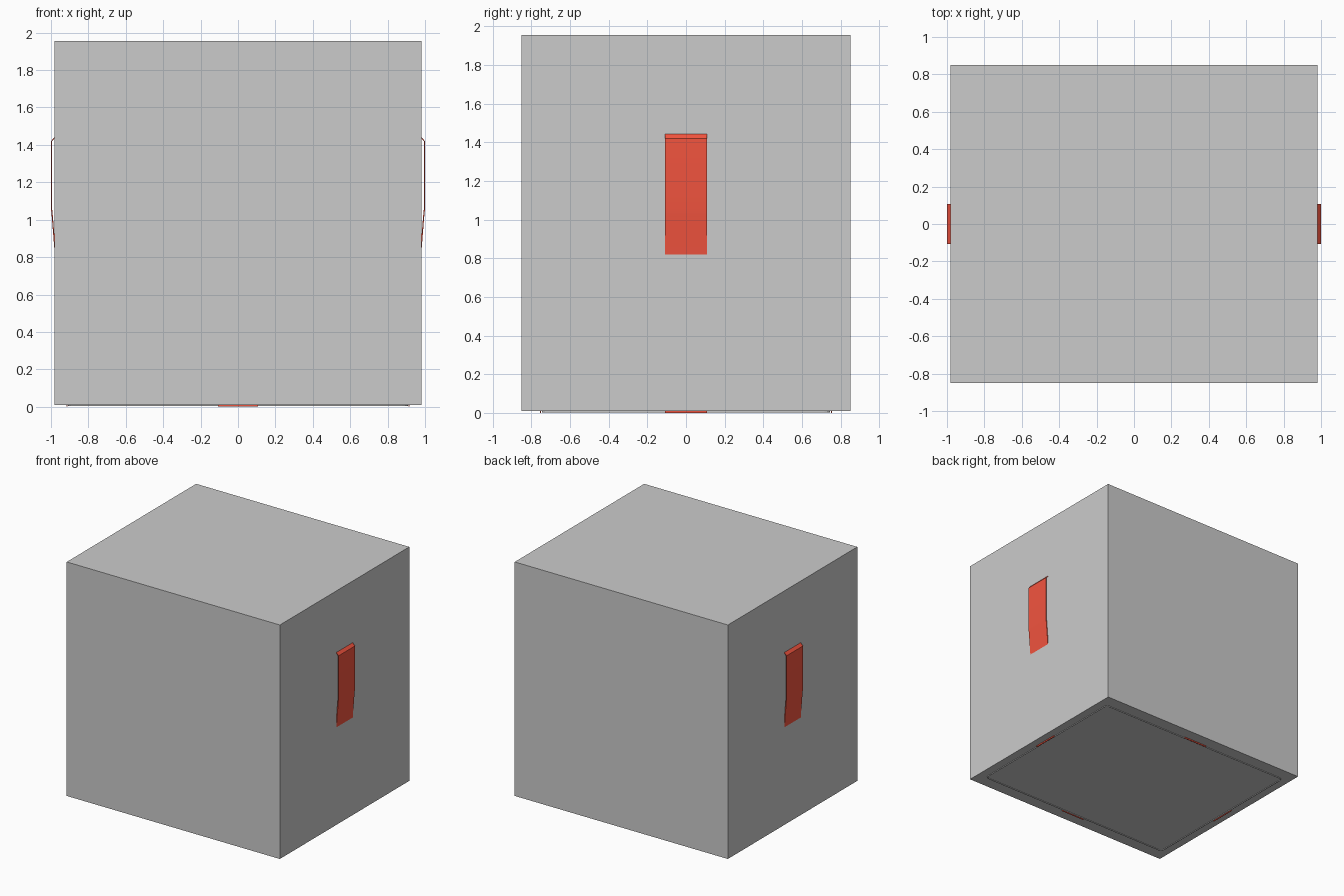
import bpy, bmesh, math
from mathutils import Matrix

if "Cube" in bpy.data.objects:
    bpy.data.objects.remove(bpy.data.objects["Cube"])

red = bpy.data.materials.new("red")
red.diffuse_color = (0.9, 0.09, 0.05, 1)
red.use_nodes = True
red.node_tree.nodes["Principled BSDF"].inputs["Base Color"].default_value = red.diffuse_color


def make_object(name, bm, mat=None):
    bmesh.ops.recalc_face_normals(bm, faces=bm.faces[:])
    mesh = bpy.data.meshes.new(name)
    bm.to_mesh(mesh)
    bm.free()
    ob = bpy.data.objects.new(name, mesh)
    bpy.context.collection.objects.link(ob)
    if mat:
        mesh.materials.append(mat)
    return ob


# outer case: plain closed box
bm = bmesh.new()
bmesh.ops.create_cube(bm, size=1, matrix=Matrix.Translation((0, 0, 0.982))
                      @ Matrix.Diagonal((1.96, 1.70, 1.945, 1)))
make_object("outer_case", bm)


# tapered inner tub whose lower rim shows under the case
def tub_ring(bm, hx, hy, z, c=0.03, steps=3):
    ring = []
    for i, (sx, sy) in enumerate([(1, 1), (-1, 1), (-1, -1), (1, -1)]):
        for k in range(steps + 1):
            a = math.pi / 2 * (i + k / steps)
            ring.append(bm.verts.new((sx * (hx - c) + c * math.cos(a),
                                      sy * (hy - c) + c * math.sin(a), z)))
    return ring


bm = bmesh.new()
low = tub_ring(bm, 0.908, 0.745, 0.003)
high = tub_ring(bm, 0.972, 0.81, 1.0)
for i in range(len(low)):
    j = (i + 1) % len(low)
    bm.faces.new((low[i], low[j], high[j], high[i]))
tub = make_object("inner_tub", bm)
wall = tub.modifiers.new("wall", "SOLIDIFY")
wall.thickness = 0.006


# strap: a profile (outward, up) swept across its width
def strap(name, profile, angle, width=0.215, thick=0.006):
    outline = profile + [(r - thick, z) for r, z in reversed(profile)]
    bm = bmesh.new()
    a, b = ([bm.verts.new((r, s * width / 2, z)) for r, z in outline] for s in (-1, 1))
    n = len(outline)
    for i in range(n):
        j = (i + 1) % n
        bm.faces.new((a[i], a[j], b[j], b[i]))
    bm.faces.new(a)
    bm.faces.new(b)
    bm.transform(Matrix.Rotation(angle, 4, 'Z'))
    ob = make_object(name, bm, red)
    bpy.context.view_layer.objects.active = ob
    ob.select_set(True)
    bpy.ops.object.shade_smooth_by_angle(angle=math.radians(20))
    ob.select_set(False)


# side straps bulge through the case, front and back ones only show below
side = [(0.917, 0), (0.98, 0.82), (0.996, 1.02), (1.0, 1.06), (1.0, 1.42), (0.976, 1.447)]
end = [(0.755, 0), (0.818, 0.82), (0.835, 1.03), (0.835, 1.42), (0.814, 1.447)]
strap("right_strap", side, 0)
strap("left_strap", side, math.pi)
strap("back_strap", end, math.pi / 2)
strap("front_strap", end, -math.pi / 2)
